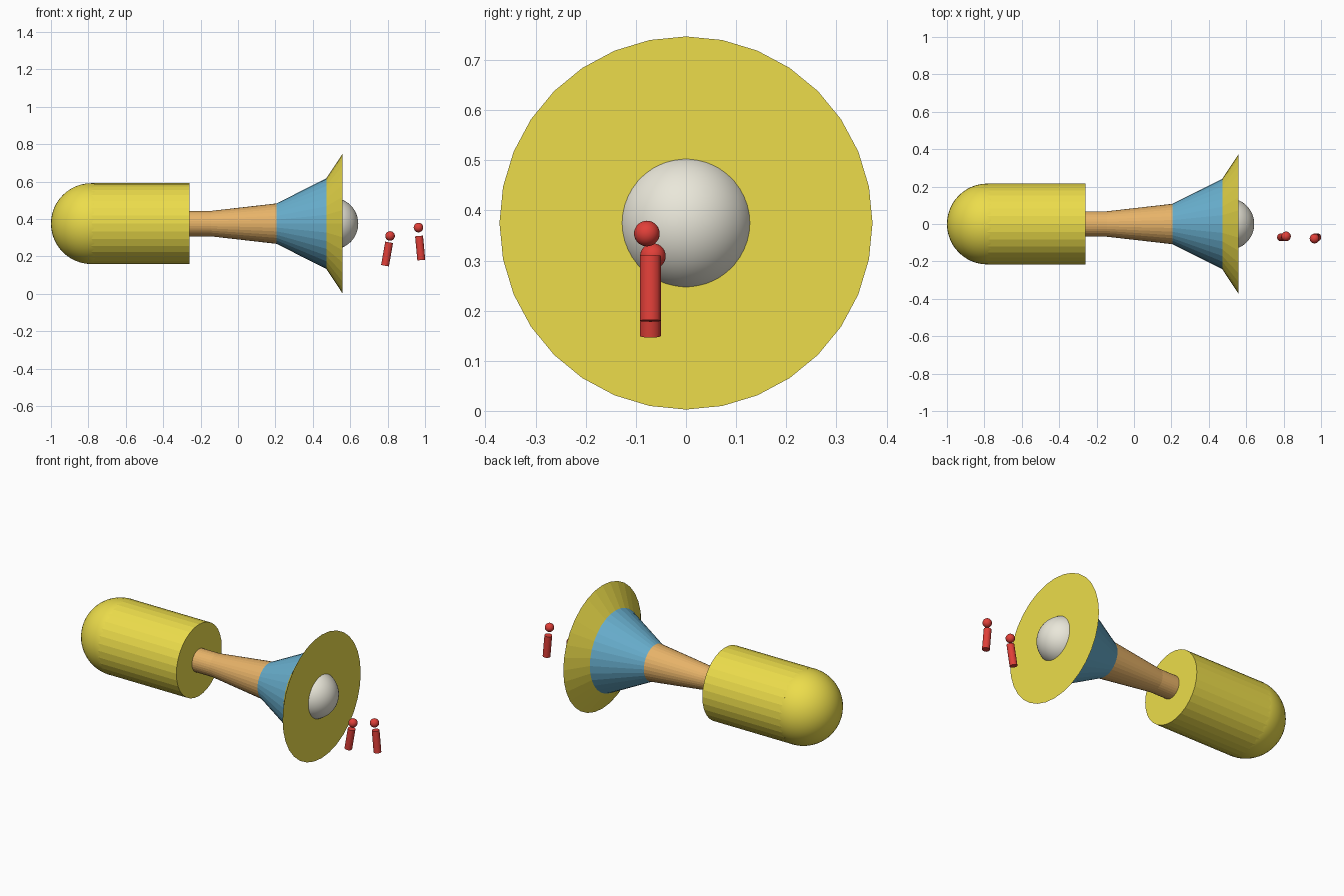
import bpy, math
from mathutils import Vector

if "Cube" in bpy.data.objects:
    bpy.data.objects.remove(bpy.data.objects["Cube"])

AXIS_Z = 0.375


def material(name, rgb):
    m = bpy.data.materials.new(name)
    m.diffuse_color = (*rgb, 1)
    m.use_nodes = True
    m.node_tree.nodes["Principled BSDF"].inputs["Base Color"].default_value = m.diffuse_color
    return m


YELLOW = material("yellow", (0.84, 0.72, 0.07))
ORANGE = material("orange", (0.80, 0.45, 0.14))
BLUE = material("blue", (0.14, 0.43, 0.62))
CREAM = material("cream", (0.82, 0.80, 0.70))
RED = material("red", (0.75, 0.05, 0.04))


def cone(name, start, end, r1, r2, mat):
    """Capped 32-sided cone running from start to end."""
    a, b = Vector(start), Vector(end)
    bpy.ops.mesh.primitive_cone_add(vertices=32, radius1=r1, radius2=r2,
                                    depth=(b - a).length, location=(a + b) / 2)
    o = bpy.context.object
    d = b - a
    o.rotation_euler = (0, math.atan2(d.x, d.z), 0)
    o.name = name
    o.data.materials.append(mat)


def ball(name, centre, r, mat):
    bpy.ops.mesh.primitive_uv_sphere_add(segments=48, ring_count=24,
                                         radius=r, location=centre)
    o = bpy.context.object
    bpy.ops.object.shade_smooth()
    o.name = name
    o.data.materials.append(mat)


def section(name, x1, x2, r1, r2, mat):
    cone(name, (x1, 0, AXIS_Z), (x2, 0, AXIS_Z), r1, r2, mat)


# Main hull with rounded end
section("hull", -0.784, -0.26, 0.216, 0.216, YELLOW)
ball("hull_dome", (-0.784, 0, AXIS_Z), 0.216, YELLOW)

# Neck, flare and skirt
section("neck", -0.26, -0.145, 0.068, 0.068, ORANGE)
section("neck_taper", -0.145, 0.206, 0.068, 0.108, ORANGE)
section("flare", 0.206, 0.472, 0.108, 0.242, BLUE)
section("skirt", 0.472, 0.558, 0.242, 0.372, YELLOW)
ball("end_ball", (0.505, 0, AXIS_Z), 0.138, CREAM)

# Two small floating figures
figures = [((0.786, 0.150), (0.808, 0.275), (0.813, -0.066, 0.309)),
           ((0.980, 0.180), (0.968, 0.309), (0.965, -0.078, 0.354))]
for i, (low, high, head) in enumerate(figures, 1):
    cone(f"figure_{i}_body", (low[0], -0.071, low[1]), (high[0], -0.071, high[1]),
         0.0212, 0.0212, RED)
    ball(f"figure_{i}_head", head, 0.0255, RED)
